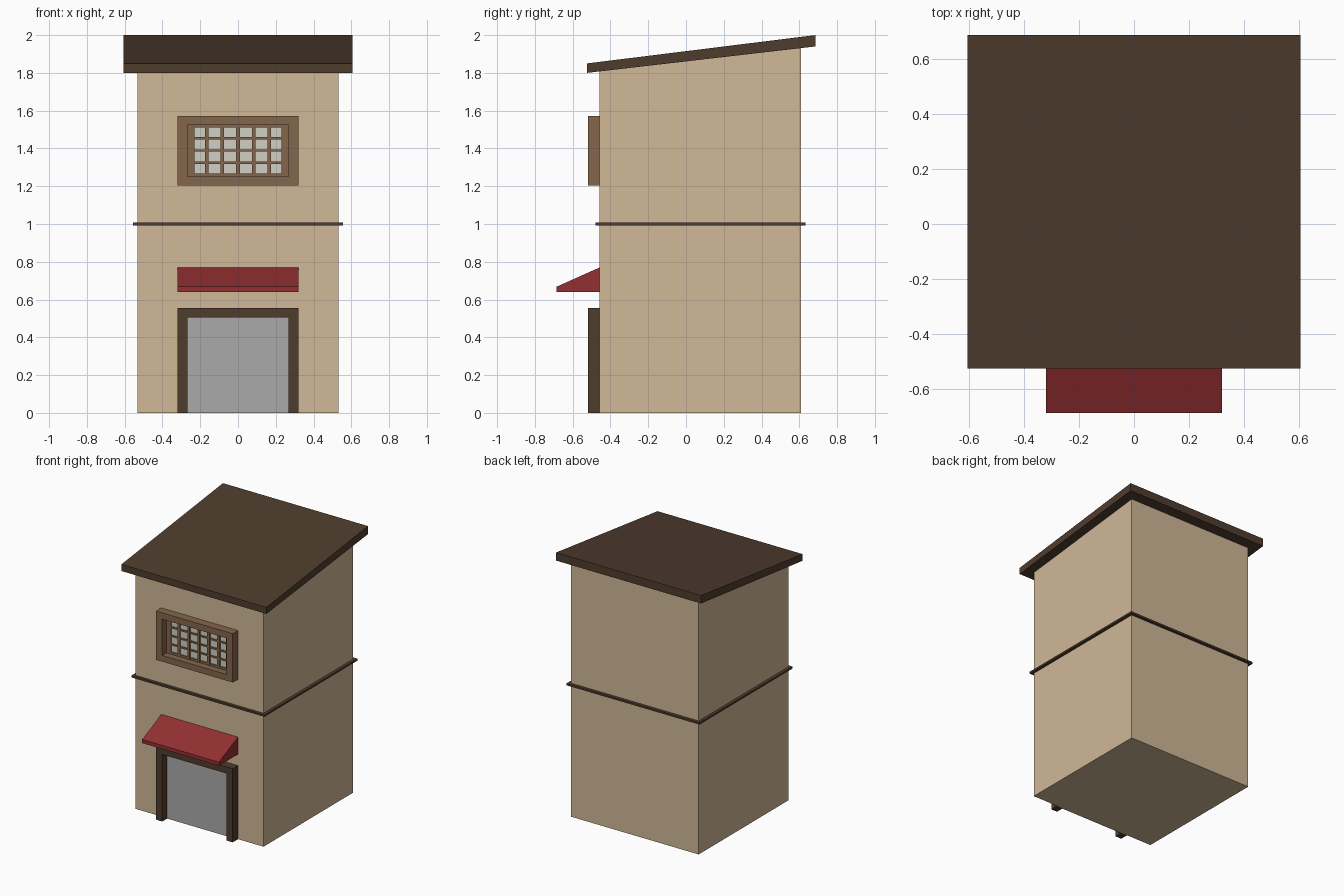
import bpy

if "Cube" in bpy.data.objects:
    bpy.data.objects.remove(bpy.data.objects["Cube"])

def mat(name, r, g, b):
    m = bpy.data.materials.new(name)
    m.diffuse_color = (r, g, b, 1)
    m.use_nodes = True
    m.node_tree.nodes["Principled BSDF"].inputs["Base Color"].default_value = m.diffuse_color
    return m

WALL = mat("tan_plaster", 0.63, 0.48, 0.31)
DARK = mat("dark_brown_wood", 0.078, 0.045, 0.027)
WOOD = mat("brown_wood", 0.23, 0.132, 0.072)
RED = mat("red_cloth", 0.29, 0.029, 0.032)
GREY = mat("grey_shutter", 0.40, 0.40, 0.40)
PANE = mat("pale_glass", 0.63, 0.63, 0.56)

def prism(name, profile, axis, lo, hi, m):
    """Extrude a closed 2D profile along x (profile = y,z) or y (profile = x,z)."""
    put = (lambda p, t: (t, p[0], p[1])) if axis == "x" else (lambda p, t: (p[0], t, p[1]))
    n = len(profile)
    verts = [put(p, t) for t in (lo, hi) for p in profile]
    faces = [tuple(range(n)), tuple(range(2 * n - 1, n - 1, -1))]
    faces += [(i, i + n, (i + 1) % n + n, (i + 1) % n) for i in range(n)]
    if axis == "y":
        faces = [f[::-1] for f in faces]
    add(name, verts, [f[::-1] for f in faces], m)

def add(name, verts, faces, m):
    import bmesh
    me = bpy.data.meshes.new(name)
    me.from_pydata(verts, [], faces)
    bm = bmesh.new()
    bm.from_mesh(me)
    bmesh.ops.recalc_face_normals(bm, faces=bm.faces)
    bm.to_mesh(me)
    bm.free()
    me.materials.append(m)
    bpy.context.collection.objects.link(bpy.data.objects.new(name, me))

def box(name, x0, x1, y0, y1, z0, z1, m):
    prism(name, [(x0, z0), (x1, z0), (x1, z1), (x0, z1)], "y", y0, y1, m)

FRONT, BACK, OUT = -0.457, 0.61, -0.52

def roof_z(y):                       # underside of the sloping roof
    return 1.80 + (y + 0.525) * 0.14 / 1.21

# Walls with sloping top
prism("walls", [(FRONT, 0), (BACK, 0), (BACK, roof_z(BACK) + 0.01), (FRONT, roof_z(FRONT) + 0.01)],
      "x", -0.533, 0.533, WALL)
# Overhanging sloped roof slab
prism("roof", [(-0.525, 1.80), (0.685, 1.94), (0.685, 2.0), (-0.525, 1.85)], "x", -0.605, 0.605, DARK)
# Thin trim band between floors
box("floor_band", -0.555, 0.555, -0.478, 0.632, 0.993, 1.007, DARK)

# Doorway: U-shaped frame and recessed shutter
prism("door_frame", [(-0.32, 0), (-0.268, 0), (-0.268, 0.505), (0.268, 0.505), (0.268, 0),
                     (0.32, 0), (0.32, 0.555), (-0.32, 0.555)], "y", OUT, FRONT, DARK)
box("door_shutter", -0.268, 0.268, FRONT - 0.005, FRONT + 0.002, 0, 0.505, GREY)

# Wedge awning above the door
prism("awning", [(FRONT, 0.64), (FRONT, 0.77), (-0.685, 0.668), (-0.685, 0.64)], "x", -0.32, 0.32, RED)

# Window: four frame pieces, pane and lattice
for side, s in (("left", -1), ("right", 1)):
    box(f"window_jamb_{side}", *sorted((s * 0.268, s * 0.32)), OUT, FRONT, 1.205, 1.573, WOOD)
box("window_head", -0.268, 0.268, OUT, FRONT, 1.525, 1.573, WOOD)
box("window_sill", -0.268, 0.268, OUT, FRONT, 1.205, 1.252, WOOD)
box("window_pane", -0.268, 0.268, FRONT - 0.004, FRONT + 0.002, 1.252, 1.525, PANE)
for i in range(7):
    x = -0.249 + i * 0.083
    w = 0.019 if i in (0, 6) else 0.010
    box(f"lattice_upright_{i}", x - w, x + w, FRONT - 0.014, FRONT, 1.252, 1.525, WOOD)
for i in range(5):
    z = 1.260 + i * 0.0645
    w = 0.008 if i in (0, 4) else 0.006
    box(f"lattice_rail_{i}", -0.268, 0.268, FRONT - 0.012, FRONT, z - w, z + w, WOOD)
